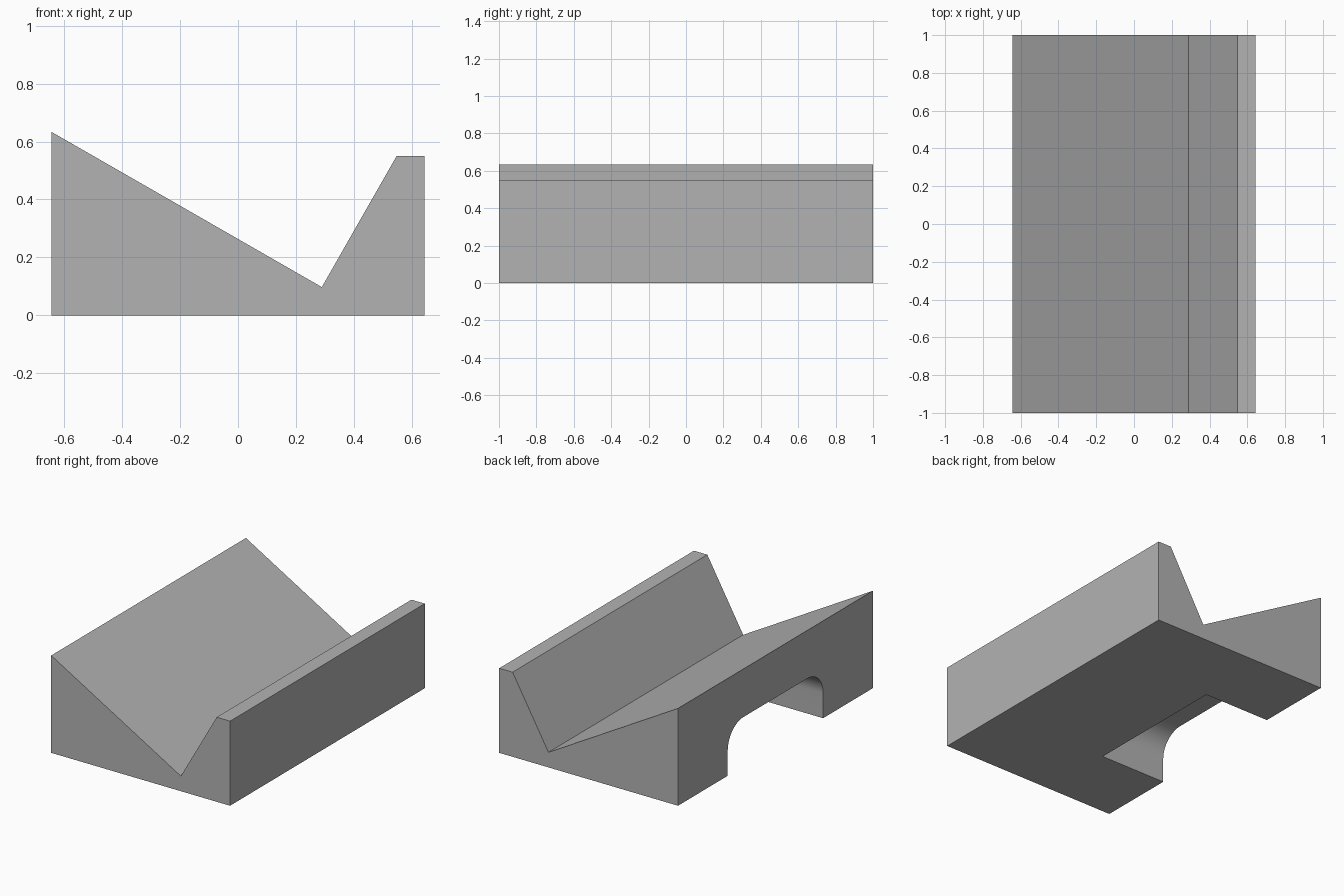
import bpy
import bmesh
import math
from mathutils import Vector

default_cube = bpy.data.objects.get("Cube")
if default_cube:
    bpy.data.objects.remove(default_cube, do_unlink=True)

LENGTH = 2.0
HALF_WIDTH = 0.643
RECESS_DEPTH = 0.48
RECESS_HALF = 0.49
RECESS_TOP = 0.32
RADIUS = 0.16

grey = bpy.data.materials.new("plain grey")
grey.use_nodes = True
grey.diffuse_color = (0.45, 0.45, 0.45, 1)
grey.node_tree.nodes["Principled BSDF"].inputs["Base Color"].default_value = grey.diffuse_color


def extrude_profile(name, points, offset):
    """Make a closed solid by sweeping a flat outline along an offset."""
    bm = bmesh.new()
    face = bm.faces.new([bm.verts.new(p) for p in points])
    swept = bmesh.ops.extrude_face_region(bm, geom=[face])
    moved = [v for v in swept["geom"] if isinstance(v, bmesh.types.BMVert)]
    bmesh.ops.translate(bm, verts=moved, vec=Vector(offset))
    bmesh.ops.recalc_face_normals(bm, faces=bm.faces)
    mesh = bpy.data.meshes.new(name)
    bm.to_mesh(mesh)
    bm.free()
    mesh.materials.append(grey)
    obj = bpy.data.objects.new(name, mesh)
    bpy.context.collection.objects.link(obj)
    return obj


# Block with a V-shaped trough along its length
outline = [(-HALF_WIDTH, 0), (HALF_WIDTH, 0), (HALF_WIDTH, 0.55),
           (0.547, 0.55), (0.289, 0.098), (-HALF_WIDTH, 0.633)]
block = extrude_profile("trough_block",
                        [(x, -LENGTH / 2, z) for x, z in outline], (0, LENGTH, 0))

# Round-shouldered recess under the tall side
STEPS = 16
MARGIN = 0.1
shoulder = []
for i in range(STEPS + 1):
    a = math.pi / 2 * i / STEPS
    shoulder.append((RECESS_HALF - RADIUS + RADIUS * math.cos(a),
                     RECESS_TOP - RADIUS + RADIUS * math.sin(a)))
half = [(RECESS_HALF, -MARGIN)] + shoulder
arch = half + [(-y, z) for y, z in reversed(half)]
cutter = extrude_profile("recess_cutter",
                         [(-HALF_WIDTH - MARGIN, y, z) for y, z in arch],
                         (RECESS_DEPTH + MARGIN, 0, 0))
cutter.hide_render = True

cut = block.modifiers.new("recess", "BOOLEAN")
cut.operation = "DIFFERENCE"
cut.solver = "EXACT"
cut.object = cutter

# Apply the cut and smooth only the rounded shoulders
bpy.ops.object.select_all(action="DESELECT")
block.select_set(True)
bpy.context.view_layer.objects.active = block
bpy.ops.object.modifier_apply(modifier=cut.name)
bpy.data.objects.remove(cutter, do_unlink=True)
bpy.ops.object.shade_smooth_by_angle(angle=math.radians(25))
